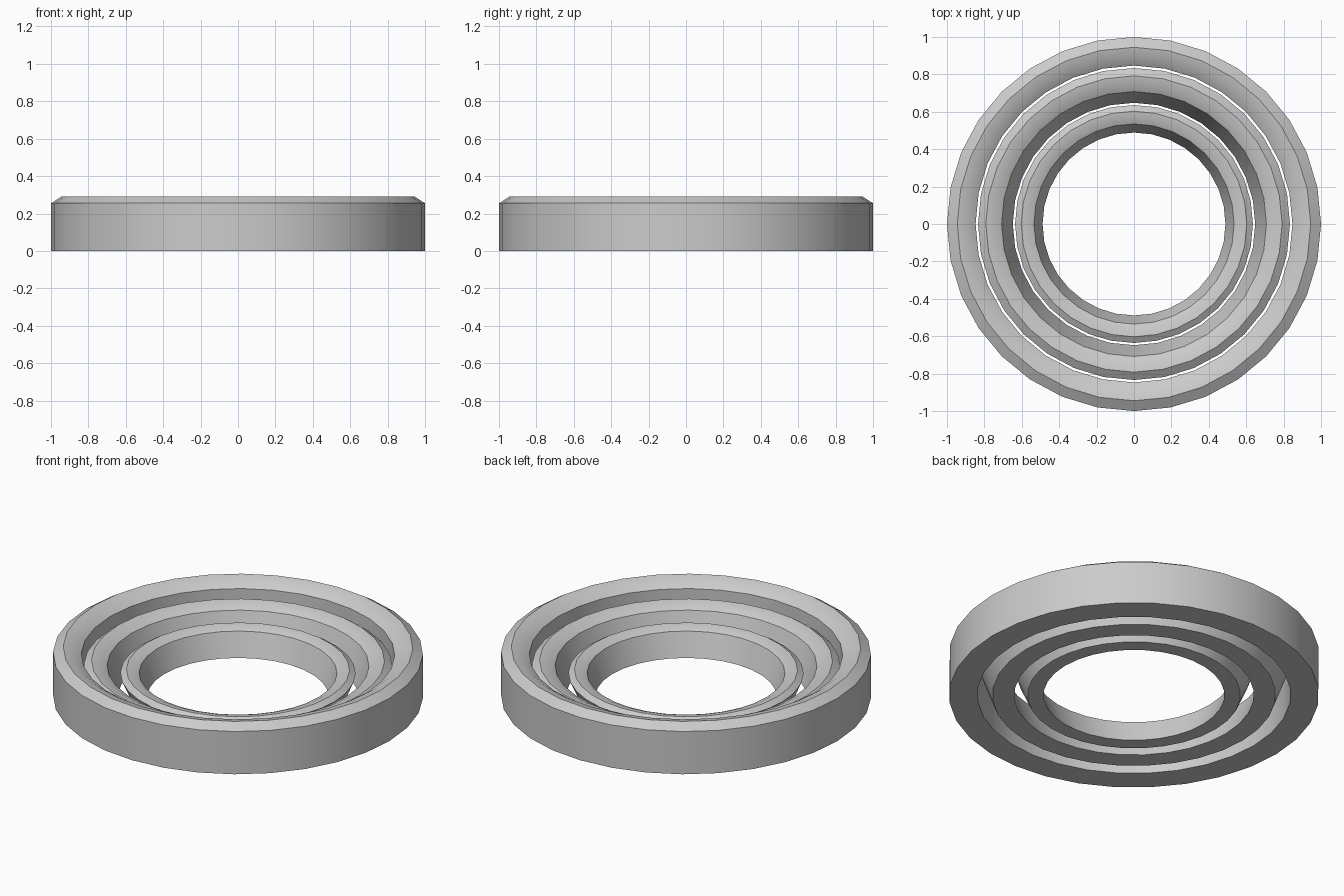
import bpy, bmesh, math

if "Cube" in bpy.data.objects:
    bpy.data.objects.remove(bpy.data.objects["Cube"])

SIDES = 32


def ring(name, profile):
    """Spin a closed (radius, height) profile round the z axis."""
    bm = bmesh.new()
    loops = []
    for i in range(SIDES):
        a = 2 * math.pi * i / SIDES
        loops.append([bm.verts.new((r * math.cos(a), r * math.sin(a), z))
                      for r, z in profile])
    n = len(profile)
    for i in range(SIDES):
        a, b = loops[i], loops[(i + 1) % SIDES]
        for j in range(n):
            k = (j + 1) % n
            bm.faces.new((a[j], b[j], b[k], a[k]))
    bmesh.ops.recalc_face_normals(bm, faces=bm.faces)
    mesh = bpy.data.meshes.new(name)
    bm.to_mesh(mesh)
    bm.free()
    obj = bpy.data.objects.new(name, mesh)
    bpy.context.collection.objects.link(obj)
    bpy.ops.object.select_all(action='DESELECT')
    obj.select_set(True)
    bpy.context.view_layer.objects.active = obj
    bpy.ops.object.shade_smooth_by_angle(angle=math.radians(30))
    return obj


# Outer ring: straight walls, bevelled crown
ring("outer_ring", [(1.0, 0), (1.0, 0.255), (0.945, 0.29),
                    (0.893, 0.278), (0.847, 0.247), (0.847, 0)])

# Middle ring: lower, flaring outward towards the top
ring("middle_ring", [(0.766, 0), (0.834, 0.182), (0.792, 0.212),
                     (0.75, 0.205), (0.708, 0.183), (0.648, 0)])

# Inner ring: lowest, same flare
ring("inner_ring", [(0.576, 0), (0.636, 0.137), (0.603, 0.158),
                    (0.567, 0.153), (0.535, 0.139), (0.489, 0)])
